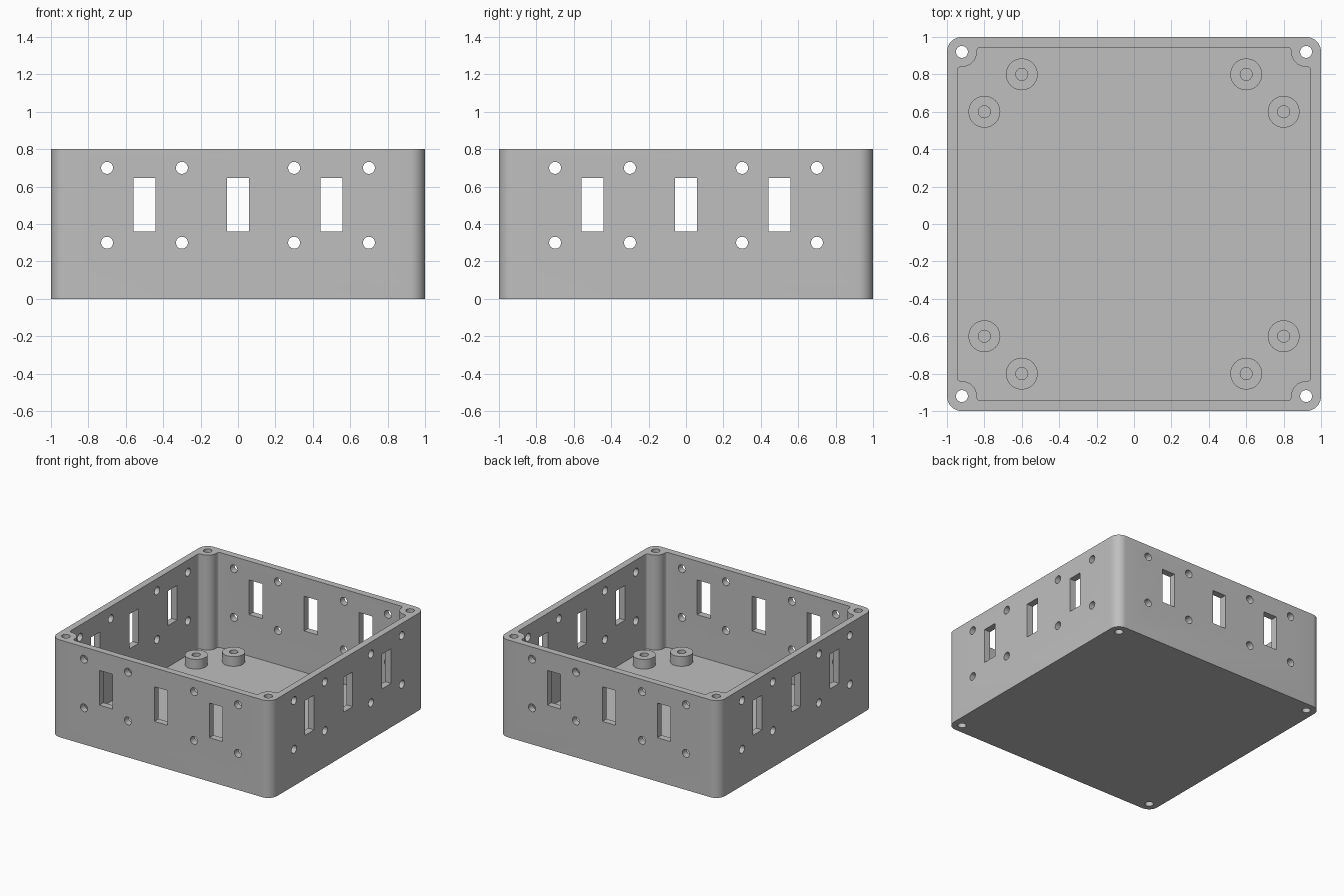
import bpy, bmesh
from math import sin, cos, radians
from mathutils import Matrix

if "Cube" in bpy.data.objects:
    bpy.data.objects.remove(bpy.data.objects["Cube"], do_unlink=True)

H, FLOOR, INNER, POST, HOLE = 0.8, 0.02, 0.945, 0.92, 0.032

grey = bpy.data.materials.new("plain grey")
grey.use_nodes = True
grey.diffuse_color = (0.52, 0.52, 0.52, 1)
grey.node_tree.nodes["Principled BSDF"].inputs["Base Color"].default_value = grey.diffuse_color


def arc(cx, cy, r, a0, a1, n=10):
    angles = [radians(a0 + (a1 - a0) * i / n) for i in range(n + 1)]
    return [(cx + r * cos(a), cy + r * sin(a)) for a in angles]


def circle(cx, cy, r, n=32):
    return arc(cx, cy, r, 0, 360, n)[:-1]


def four_corners(corner):
    # Repeat one corner outline by quarter turns into a closed loop
    loop = []
    for _ in range(4):
        loop += corner
        corner = [(-y, x) for x, y in corner]
    return loop


def prism(bm, outline, z0, z1, matrix=Matrix()):
    low = [bm.verts.new(matrix @ Matrix.Translation((x, y, z0)).translation) for x, y in outline]
    high = [bm.verts.new(matrix @ Matrix.Translation((x, y, z1)).translation) for x, y in outline]
    bm.faces.new(low[::-1])
    bm.faces.new(high)
    n = len(outline)
    for i in range(n):
        j = (i + 1) % n
        bm.faces.new((low[i], low[j], high[j], high[i]))


def finish(name, bm):
    bmesh.ops.recalc_face_normals(bm, faces=bm.faces)
    mesh = bpy.data.meshes.new(name)
    bm.to_mesh(mesh)
    bm.free()
    mesh.materials.append(grey)
    obj = bpy.data.objects.new(name, mesh)
    bpy.context.collection.objects.link(obj)
    return obj


def smooth(obj):
    bpy.ops.object.select_all(action="DESELECT")
    obj.select_set(True)
    bpy.context.view_layer.objects.active = obj
    bpy.ops.object.shade_smooth_by_angle(angle=radians(30))


# Outer block with rounded vertical corners
bm = bmesh.new()
prism(bm, four_corners(arc(POST, POST, 0.08, 0, 90)), 0, H)
case = finish("case", bm)

# Cavity that leaves filleted screw posts, plus the screw holes
bm = bmesh.new()
cavity = (arc(0.925, 0.82, 0.02, 0, 90, 6) + arc(POST, POST, 0.08, 270, 180)
          + arc(0.82, 0.925, 0.02, 0, 90, 6))
prism(bm, four_corners(cavity), FLOOR, H + 0.1)
for sx in (-1, 1):
    for sy in (-1, 1):
        prism(bm, circle(sx * POST, sy * POST, HOLE), -0.1, H + 0.2)
cutters = [finish("cavity_cutter", bm)]

# Slots and round holes running through each pair of opposite walls
along_x = Matrix(((0, 0, 1, 0), (1, 0, 0, 0), (0, 1, 0, 0), (0, 0, 0, 1)))
for turn in (0, 90):
    matrix = Matrix.Rotation(radians(turn), 4, "Z") @ along_x
    bm = bmesh.new()
    for u in (-0.5, 0, 0.5):
        slot = [(u - 0.06, 0.36), (u + 0.06, 0.36), (u + 0.06, 0.645), (u - 0.06, 0.645)]
        prism(bm, slot, -1.2, 1.2, matrix)
    for u in (-0.7, -0.3, 0.3, 0.7):
        for z in (0.3, 0.7):
            prism(bm, circle(u, z, HOLE), -1.2, 1.2, matrix)
    cutters.append(finish("wall_cutter", bm))

# Cut the case and discard the cutters
for cutter in cutters:
    cutter.hide_render = True
    mod = case.modifiers.new("cut", "BOOLEAN")
    mod.operation, mod.solver, mod.object = "DIFFERENCE", "EXACT", cutter
cut = bpy.data.meshes.new_from_object(case.evaluated_get(bpy.context.evaluated_depsgraph_get()))
case.modifiers.clear()
case.data = cut
for cutter in cutters:
    bpy.data.objects.remove(cutter, do_unlink=True)
smooth(case)

# Hollow standoffs on the floor, two near each corner
for x, y in ((0.8, 0.6), (0.6, 0.8)):
    for sx in (-1, 1):
        for sy in (-1, 1):
            bm = bmesh.new()
            rings = []
            for r, z in ((0.085, FLOOR), (0.085, 0.1), (HOLE, 0.1), (HOLE, FLOOR)):
                rings.append([bm.verts.new((a, b, z)) for a, b in circle(sx * x, sy * y, r)])
            for k in range(4):
                a, b = rings[k], rings[(k + 1) % 4]
                for i in range(len(a)):
                    bm.faces.new((a[i - 1], a[i], b[i], b[i - 1]))
            smooth(finish("standoff", bm))
